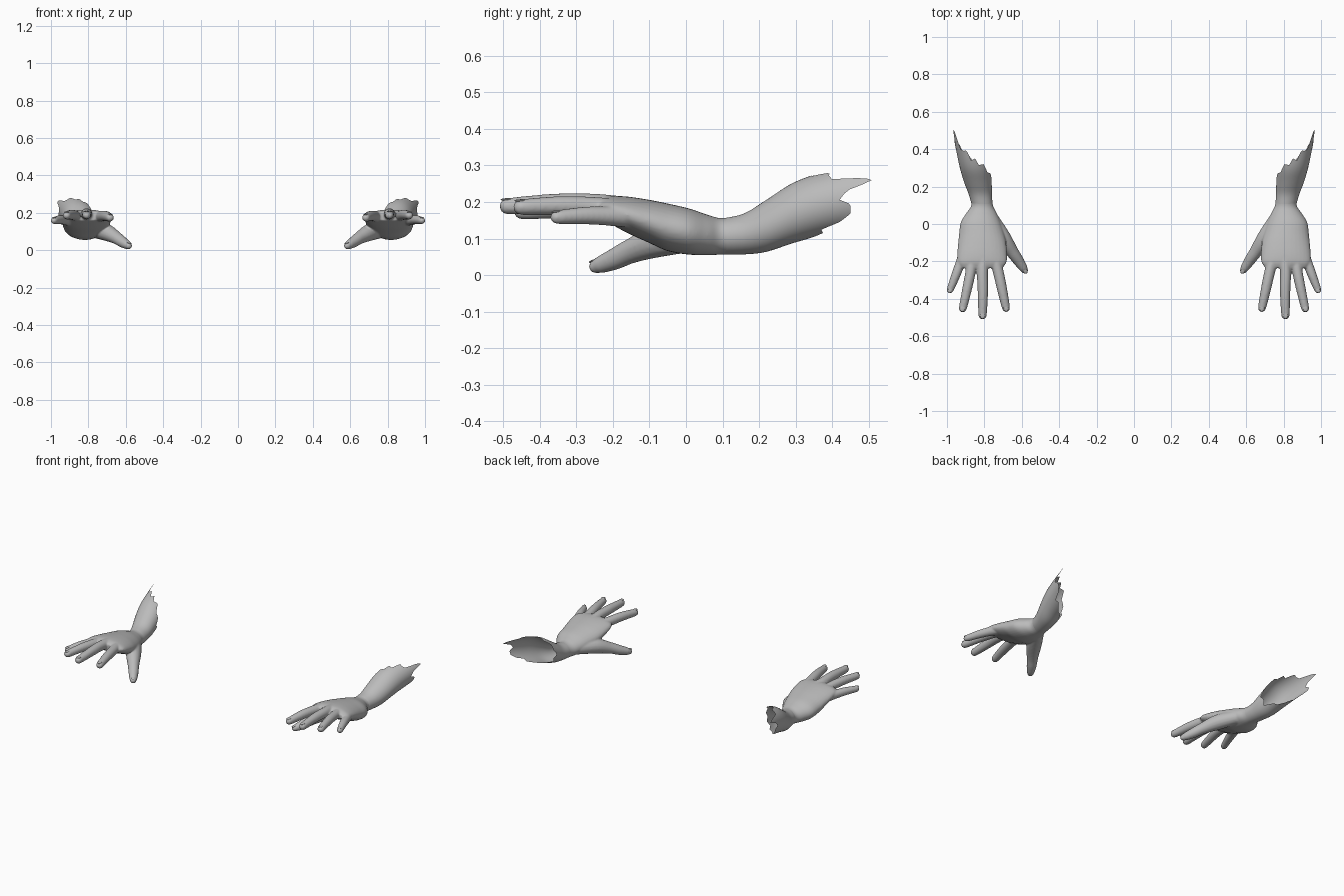
import bpy, bmesh, math
from mathutils import Vector, Matrix

if "Cube" in bpy.data.objects:
    bpy.data.objects.remove(bpy.data.objects["Cube"])

skin = bpy.data.materials.new("grey skin")
skin.diffuse_color = (0.5, 0.5, 0.5, 1)
skin.use_nodes = True
skin.node_tree.nodes["Principled BSDF"].inputs["Base Color"].default_value = skin.diffuse_color


def loft(bm, rings, caps=True):
    """Skin a list of equally long point rings."""
    vs = [[bm.verts.new(p) for p in r] for r in rings]
    n = len(vs[0])
    for a, b in zip(vs, vs[1:]):
        for i in range(n):
            j = (i + 1) % n
            bm.faces.new((a[i], a[j], b[j], b[i]))
    if caps:
        bm.faces.new(vs[0][::-1])
        bm.faces.new(vs[-1])


def spline(keys, steps):
    """Smooth curve through keys of any dimension."""
    out = []
    last = len(keys) - 1
    for i in range(last):
        k = [keys[max(0, min(last, i + d))] for d in (-1, 0, 1, 2)]
        for s in range(steps):
            t = s / steps
            out.append([b + .5 * t * (c - a + t * (2*a - 5*b + 4*c - d + t * (3*(b - c) + d - a)))
                        for a, b, c, d in zip(*k)])
    return out + [list(keys[-1])]


def oval(cx, y, cz, hw, hh, n=32):
    return [Vector((cx + hw * math.cos(2*math.pi*i/n), y, cz + hh * math.sin(2*math.pi*i/n)))
            for i in range(n)]


def finger(bm, keys):
    """Tapered tube with a rounded tip; keys are x, y, z, radius."""
    path = spline(keys, 6)
    pts = [(Vector(p[:3]), p[3]) for p in path]
    end, r = pts[-1]
    d = (end - pts[-3][0]).normalized()
    end = end - d * r
    pts = [(p, q) for p, q in pts if (p - end).dot(d) < -.003]
    pts += [(end + d * r * math.sin(a), r * math.cos(a)) for a in (0, .4, .8, 1.15, 1.4)]
    rings = []
    for i, (p, q) in enumerate(pts):
        t = (pts[min(i+1, len(pts)-1)][0] - pts[max(i-1, 0)][0]).normalized()
        side = t.cross(Vector((0, 0, 1))).normalized()
        up = side.cross(t)
        rings.append([p + q * (side * math.cos(a) + up * math.sin(a))
                      for a in (2*math.pi*k/16 for k in range(16))])
    loft(bm, rings)


def finish(bm, name):
    """Make a smooth object and mirror it to the other side."""
    bmesh.ops.recalc_face_normals(bm, faces=bm.faces)
    me = bpy.data.meshes.new(name)
    bm.to_mesh(me)
    bm.free()
    me.materials.append(skin)
    for p in me.polygons:
        p.use_smooth = True
    ob = bpy.data.objects.new(name, me)
    bpy.context.collection.objects.link(ob)
    ob.modifiers.new("mirror", 'MIRROR').use_mirror_merge = False
    return ob


# Palm: y, centre x, half width, top z, bottom z
palm = [(.16, .82, .058, .166, .056), (.10, .812, .058, .156, .056), (.06, .815, .08, .165, .055),
        (.01, .82, .106, .182, .056), (-.05, .815, .12, .196, .066), (-.10, .812, .128, .206, .088),
        (-.16, .812, .133, .215, .115), (-.205, .812, .13, .216, .14), (-.235, .812, .11, .206, .158)]
bm = bmesh.new()
loft(bm, [oval(x, y, (t + b) / 2, w, (t - b) / 2) for y, x, w, t, b in spline(palm, 4)])

# Fingers and thumb
digits = {
    "index": [(.755, -.14, .175, .032), (.727, -.25, .182, .029), (.705, -.35, .182, .027), (.68, -.47, .172, .021)],
    "middle": [(.80, -.14, .18, .032), (.81, -.25, .193, .030), (.808, -.36, .195, .028), (.81, -.51, .187, .022)],
    "ring": [(.86, -.14, .172, .032), (.873, -.25, .186, .028), (.893, -.35, .190, .026), (.92, -.472, .185, .021)],
    "little": [(.89, -.12, .160, .035), (.928, -.21, .162, .027), (.955, -.28, .163, .024), (.99, -.37, .157, .018)],
    "thumb": [(.765, .03, .105, .04), (.705, -.07, .095, .045), (.65, -.15, .066, .034),
              (.615, -.2, .042, .029), (.575, -.262, .018, .019)],
}
for keys in digits.values():
    finger(bm, keys)
hand = finish(bm, "hand")

# Fuse the digits into the palm, relax the joins, then open the wrist end
hand.modifiers.clear()
rm = hand.modifiers.new("fuse", 'REMESH')
rm.mode, rm.voxel_size = 'VOXEL', .005
sm = hand.modifiers.new("relax", 'SMOOTH')
sm.factor, sm.iterations = .5, 6
bpy.context.view_layer.update()
fused = bpy.data.meshes.new_from_object(hand.evaluated_get(bpy.context.evaluated_depsgraph_get()))
bpy.data.objects.remove(hand)
bm = bmesh.new()
bm.from_mesh(fused)
bmesh.ops.bisect_plane(bm, geom=bm.verts[:] + bm.edges[:] + bm.faces[:], plane_co=(0, .115, 0),
                       plane_no=(0, 1, 0), clear_outer=True)
finish(bm, "hand")

# Torn open forearm: each lengthwise strip stops at its own y
tear = [(0, .42), (14, .44), (24, .51), (32, .49), (44, .40), (58, .39), (68, .395), (80, .34), (95, .35),
        (105, .315), (125, .32), (140, .275), (165, .27), (180, .245), (205, .265), (225, .25),
        (245, .30), (260, .31), (275, .34), (290, .375), (305, .37), (315, .42), (330, .45), (348, .45), (360, .42)]
arm = spline([(.105, .812, .106, .056, .050), (.16, .822, .113, .062, .056), (.22, .834, .135, .073, .071),
              (.30, .849, .173, .082, .083), (.40, .865, .202, .087, .086), (.52, .888, .225, .089, .088)], 8)


def lerp_rows(rows, v):
    for a, b in zip(rows, rows[1:]):
        if v <= b[0]:
            break
    t = (v - a[0]) / (b[0] - a[0])
    return [p + (q - p) * t for p, q in zip(a, b)]


bm = bmesh.new()
rings, n = [], 72
for s in range(15):
    ring = []
    for i in range(n):
        stop = lerp_rows(tear, 360 * i / n)[1]
        y, cx, cz, hw, hh = lerp_rows(arm, .108 + (stop - .108) * s / 14)
        a = 2 * math.pi * i / n
        ring.append(Vector((cx + hw * math.cos(a), y, cz + hh * math.sin(a))))
    rings.append(ring)
loft(bm, rings, caps=False)
finish(bm, "forearm")

# Fingernails: thin rounded plates on the tips
bm = bmesh.new()
for keys in digits.values():
    a, b, r = Vector(keys[-2][:3]), Vector(keys[-1][:3]), keys[-1][3]
    d = (b - a).normalized()
    side = d.cross(Vector((0, 0, 1))).normalized()
    up = side.cross(d)
    frame = Matrix((side, d, up)).transposed().to_4x4()
    frame.translation = b - d * r * 1.0 + up * r * .88
    bmesh.ops.create_uvsphere(bm, u_segments=16, v_segments=8, radius=1,
                              matrix=frame @ Matrix.Diagonal((r * .6, r * .85, .0035, 1)))
finish(bm, "fingernails")
